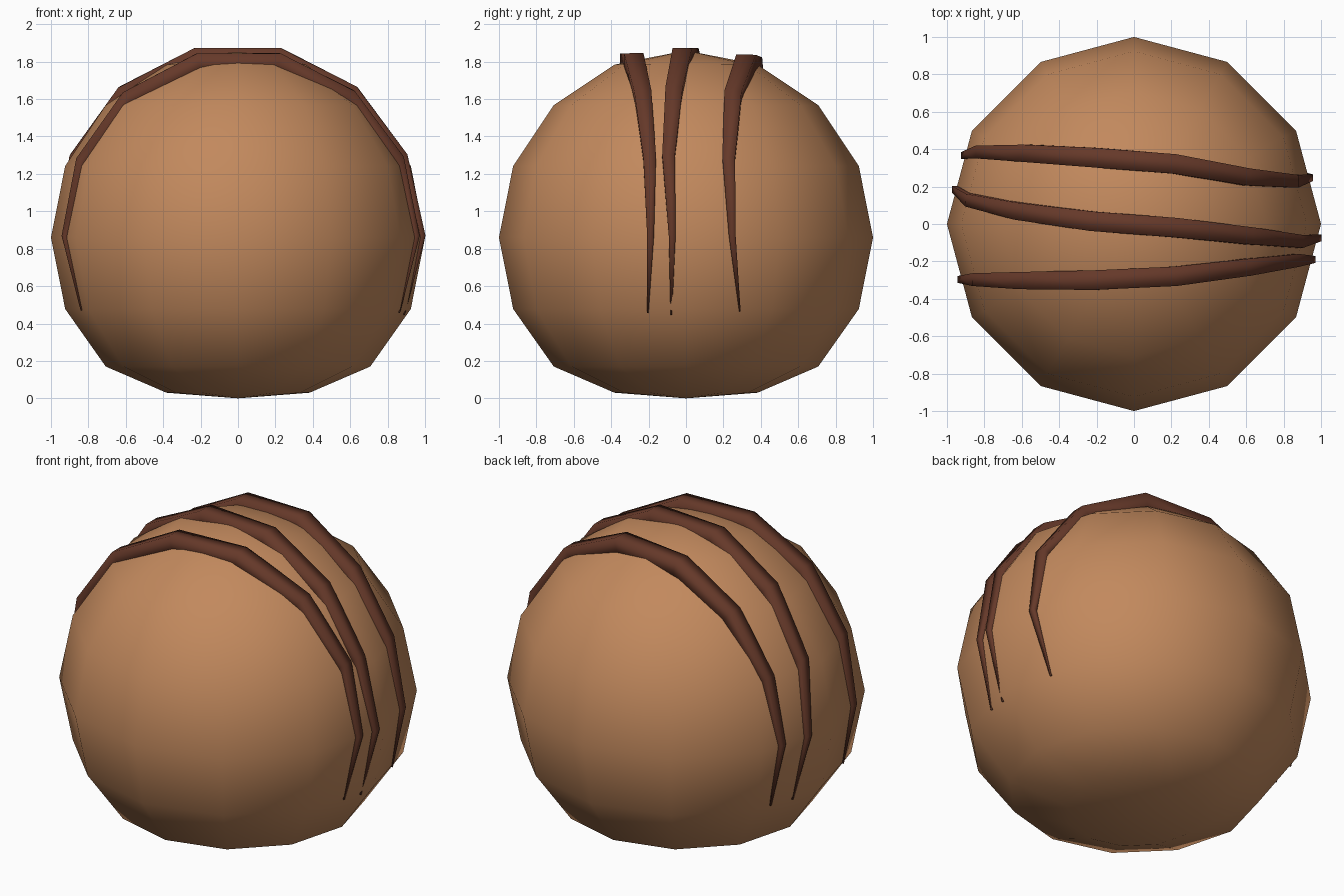
import bpy, bmesh, math
from mathutils import Vector
from mathutils.bvhtree import BVHTree

if "Cube" in bpy.data.objects:
    bpy.data.objects.remove(bpy.data.objects["Cube"])

CENTRE = Vector((0, 0, 0.86))


def material(name, rgb):
    m = bpy.data.materials.new(name)
    m.diffuse_color = (*rgb, 1)
    m.use_nodes = True
    m.node_tree.nodes["Principled BSDF"].inputs["Base Color"].default_value = m.diffuse_color
    return m


def add_object(name, bm, mat):
    bmesh.ops.recalc_face_normals(bm, faces=bm.faces)
    for f in bm.faces:
        f.smooth = True
    me = bpy.data.meshes.new(name)
    bm.to_mesh(me)
    bm.free()
    me.materials.append(mat)
    ob = bpy.data.objects.new(name, me)
    bpy.context.collection.objects.link(ob)
    return ob


caramel = material("caramel", (0.54, 0.25, 0.11))
chocolate = material("chocolate", (0.13, 0.04, 0.022))

# Ball: 12 x 8 sphere with a flattened underside
bm = bmesh.new()
bmesh.ops.create_uvsphere(bm, u_segments=12, v_segments=8, radius=1)
flattened = {-0.7: -0.69, -0.9: -0.83, -1.0: -0.86}
for v in bm.verts:
    v.co.z = flattened.get(round(v.co.z, 1), v.co.z)
    v.co += CENTRE
surface = BVHTree.FromBMesh(bm)
add_object("ball", bm, caramel)


# Drizzle: tapered square strip laid over the ball from right to left
def drizzle(name, ys):
    n = len(ys)
    pts = []
    for i, y in enumerate(ys):
        a = math.radians(-25 + 230 * i / (n - 1))
        s = math.sqrt(1 - y * y)
        d = Vector((s * math.cos(a), y, s * math.sin(a)))
        hit = surface.ray_cast(CENTRE + d * 3, -d)[0]
        pts.append(CENTRE + (hit - CENTRE) * 1.006)
    bm = bmesh.new()
    rings = []
    for i, p in enumerate(pts):
        tangent = (pts[min(i + 1, n - 1)] - pts[max(i - 1, 0)]).normalized()
        out = Vector((p.x, 0, p.z - CENTRE.z))
        side = tangent.cross(out).normalized()
        out = side.cross(tangent).normalized()
        h = max(0.004, 0.053 * math.sin(math.pi * i / (n - 1)))
        rings.append([bm.verts.new(p + side * h * u + out * h * w)
                      for u, w in ((-1, -1), (1, -1), (1, 1), (-1, 1))])
    for r, q in zip(rings, rings[1:]):
        for k in range(4):
            bm.faces.new((r[k], r[k - 1], q[k - 1], q[k]))
    bm.faces.new(rings[0])
    bm.faces.new(rings[-1])
    add_object(name, bm, chocolate)


drizzle("front_drizzle", (-.21, -.195, -.2, -.235, -.28, -.3, -.305, -.305, -.305, -.335))
drizzle("middle_drizzle", (-.08, -.075, -.095, -.065, -.02, .015, .07, .13, .19, .205))
drizzle("back_drizzle", (.295, .255, .235, .255, .32, .355, .38, .39, .375, .37))
